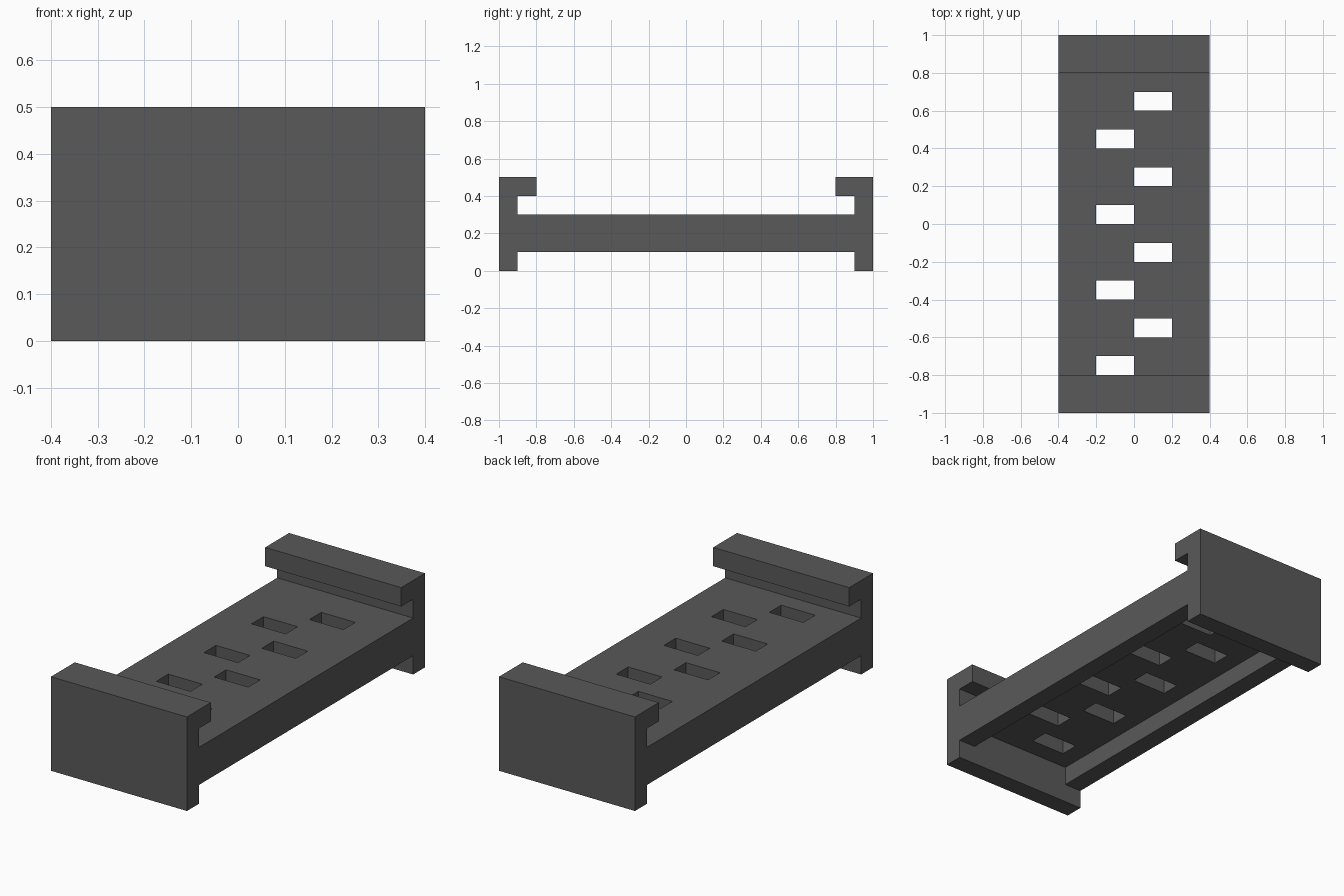
import bpy
import bmesh

if "Cube" in bpy.data.objects:
    bpy.data.objects.remove(bpy.data.objects["Cube"], do_unlink=True)

HALF_WIDTH = 0.4

# Single dark grey material
grey = bpy.data.materials.new("dark grey")
grey.use_nodes = True
colour = (0.1, 0.1, 0.1, 1.0)
grey.diffuse_color = colour
grey.node_tree.nodes["Principled BSDF"].inputs["Base Color"].default_value = colour


def make_object(name, bm):
    bmesh.ops.recalc_face_normals(bm, faces=bm.faces[:])
    mesh = bpy.data.meshes.new(name)
    bm.to_mesh(mesh)
    bm.free()
    mesh.materials.append(grey)
    obj = bpy.data.objects.new(name, mesh)
    bpy.context.collection.objects.link(obj)
    return obj


def add_box(bm, lo, hi):
    verts = bmesh.ops.create_cube(bm, size=1)["verts"]
    for v in verts:
        v.co = [hi[i] if v.co[i] > 0 else lo[i] for i in range(3)]


# Tray body: side profile with feet and inward hooks, extruded across the width
half = [(0.9, 0.1), (0.9, 0.0), (1.0, 0.0), (1.0, 0.5),
        (0.8, 0.5), (0.8, 0.4), (0.9, 0.4), (0.9, 0.3)]
profile = half + [(-y, z) for y, z in reversed(half)]
bm = bmesh.new()
face = bm.faces.new([bm.verts.new((-HALF_WIDTH, y, z)) for y, z in profile])
extruded = bmesh.ops.extrude_face_region(bm, geom=[face])["geom"]
bmesh.ops.translate(bm, vec=(2 * HALF_WIDTH, 0, 0),
                    verts=[g for g in extruded if isinstance(g, bmesh.types.BMVert)])
body = make_object("tray_body", bm)

# Recess under the deck, leaving a rail along each side
bm = bmesh.new()
add_box(bm, (-0.3, -0.9, 0.05), (0.3, 0.9, 0.2))
recess = make_object("recess_cutter", bm)

# Two staggered rows of slots through the deck
bm = bmesh.new()
for i in range(8):
    x = -0.2 if i % 2 == 0 else 0.0
    y = -0.8 + 0.2 * i
    add_box(bm, (x, y, 0.15), (x + 0.2, y + 0.1, 0.35))
slots = make_object("slot_cutter", bm)

# Cut the body, then discard the cutters
bpy.context.view_layer.objects.active = body
for cutter in (recess, slots):
    cutter.hide_render = True
    mod = body.modifiers.new(cutter.name, "BOOLEAN")
    mod.operation = "DIFFERENCE"
    mod.solver = "EXACT"
    mod.object = cutter
    bpy.ops.object.modifier_apply(modifier=mod.name)
    bpy.data.objects.remove(cutter, do_unlink=True)
